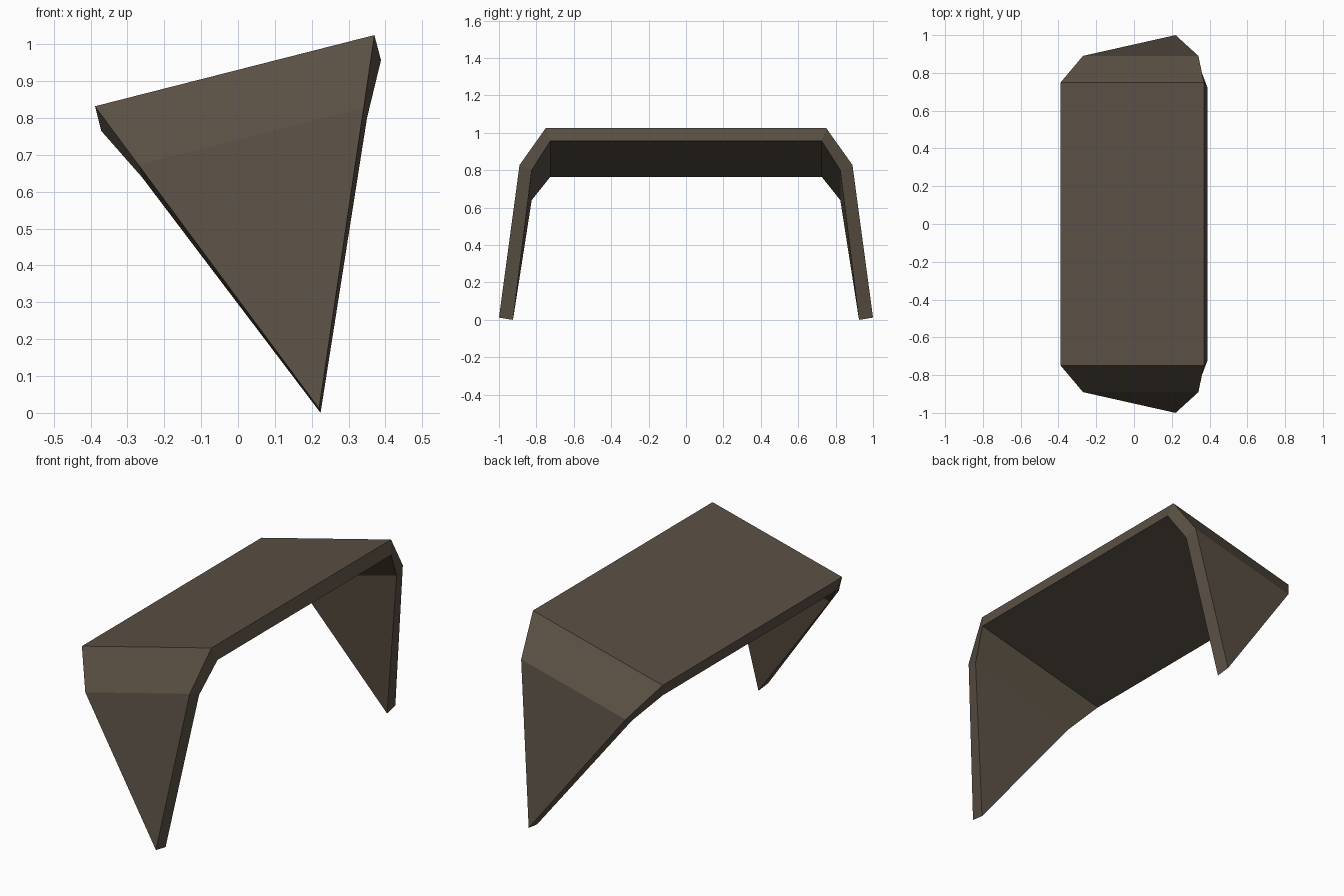
import bpy, bmesh

if "Cube" in bpy.data.objects:
    bpy.data.objects.remove(bpy.data.objects["Cube"])

# One flat grey-brown material
mat = bpy.data.materials.new("dark taupe")
mat.diffuse_color = (0.102, 0.080, 0.058, 1)
mat.use_nodes = True
mat.node_tree.nodes["Principled BSDF"].inputs["Base Color"].default_value = mat.diffuse_color

# Cross-sections of the folded sheet on the +y side, from the middle to the foot.
# Each holds outer left, outer right, inner right, inner left.
sections = [
    [(-0.388, 0.0, 0.832), (0.37, 0.0, 1.025), (0.388, 0.0, 0.957), (-0.371, 0.0, 0.765)],
    [(-0.388, 0.75, 0.832), (0.37, 0.75, 1.025), (0.388, 0.725, 0.957), (-0.371, 0.725, 0.765)],
    [(-0.27, 0.89, 0.673), (0.341, 0.89, 0.828), (0.35, 0.825, 0.80), (-0.261, 0.825, 0.64)],
]
foot = [(0.22, 1.0, 0.012), (0.224, 0.925, 0.0)]  # outer and inner tip

bm = bmesh.new()
rings = [[bm.verts.new(p) for p in s] for s in sections]
outer, inner = [bm.verts.new(p) for p in foot]
rings.append([outer, outer, inner, inner])

# Skin between neighbouring sections; the leg tapers to a single edge
for a, b in zip(rings, rings[1:]):
    for i in range(4):
        j = (i + 1) % 4
        bm.faces.new(list(dict.fromkeys((a[i], a[j], b[j], b[i]))))

# Mirror the half across y = 0 and dissolve the middle seam
both = bm.verts[:] + bm.edges[:] + bm.faces[:]
bmesh.ops.mirror(bm, geom=both, axis='Y', merge_dist=0.0001)
bmesh.ops.remove_doubles(bm, verts=bm.verts[:], dist=0.0001)
seam = [e for e in bm.edges if all(abs(v.co.y) < 1e-5 for v in e.verts)]
bmesh.ops.dissolve_edges(bm, edges=seam, use_verts=True)
bmesh.ops.recalc_face_normals(bm, faces=bm.faces[:])

mesh = bpy.data.meshes.new("folded_shell")
bm.to_mesh(mesh)
bm.free()
mesh.materials.append(mat)
shell = bpy.data.objects.new("folded_shell", mesh)
bpy.context.collection.objects.link(shell)
